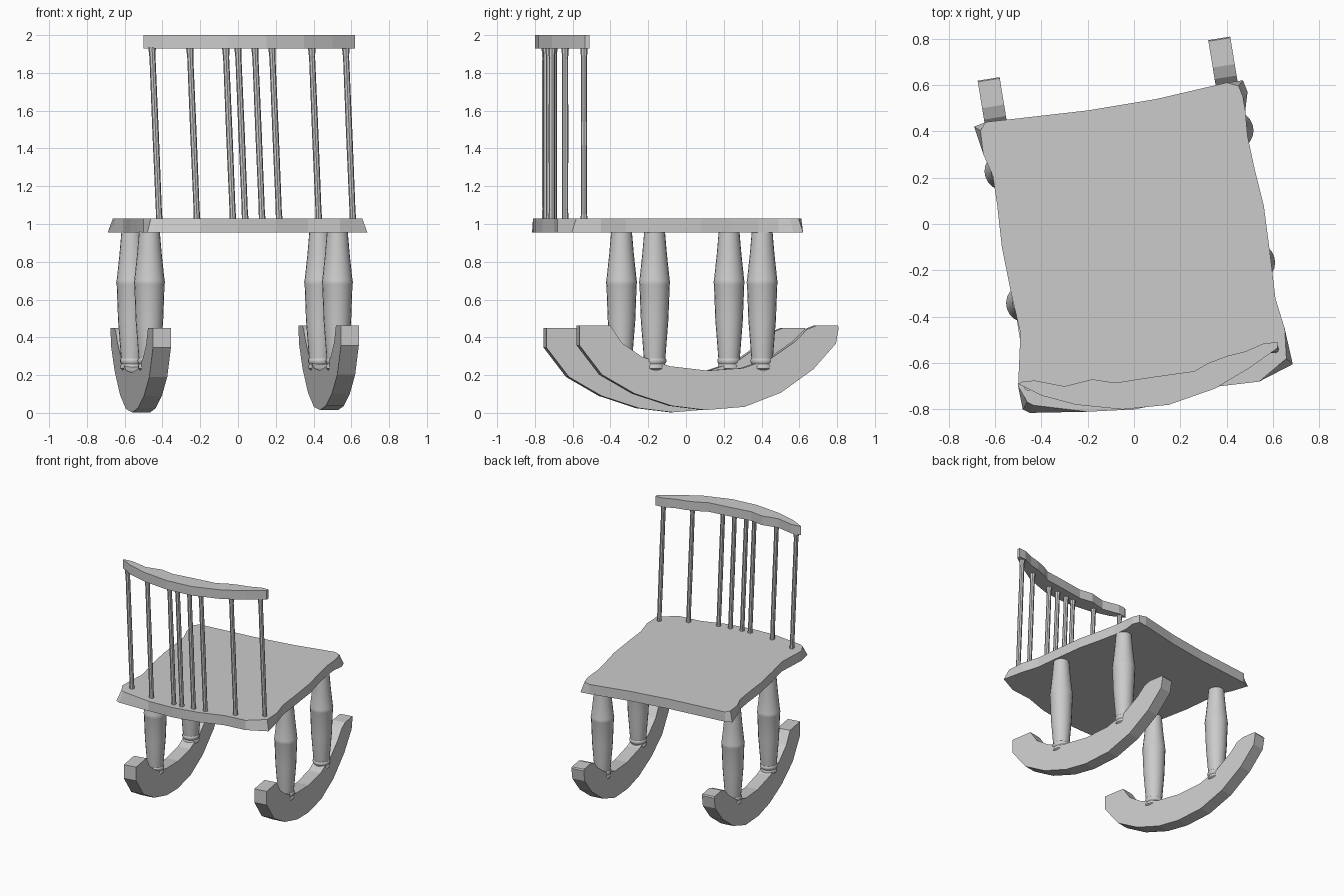
import bpy
import math
from mathutils import Vector, Matrix

default = bpy.data.objects.get("Cube")
if default:
    bpy.data.objects.remove(default, do_unlink=True)

# One plain material for the whole chair
GREY = (0.6, 0.6, 0.6, 1)
grey = bpy.data.materials.new("plain grey")
grey.use_nodes = True
grey.diffuse_color = GREY
grey.node_tree.nodes["Principled BSDF"].inputs["Base Color"].default_value = GREY


def make_object(name, verts, faces, smooth=False):
    mesh = bpy.data.meshes.new(name)
    mesh.from_pydata([tuple(v) for v in verts], [], faces)
    mesh.materials.append(grey)
    obj = bpy.data.objects.new(name, mesh)
    bpy.context.collection.objects.link(obj)
    # Consistent outward normals
    bpy.ops.object.select_all(action="DESELECT")
    obj.select_set(True)
    bpy.context.view_layer.objects.active = obj
    bpy.ops.object.mode_set(mode="EDIT")
    bpy.ops.mesh.select_all(action="SELECT")
    bpy.ops.mesh.normals_make_consistent(inside=False)
    bpy.ops.object.mode_set(mode="OBJECT")
    if smooth:
        bpy.ops.object.shade_smooth_by_angle(angle=math.radians(35))
    return obj


def skin(name, rings, smooth=False):
    """Join matching closed rings of points and cap both ends."""
    n = len(rings[0])
    verts = [p for ring in rings for p in ring]
    faces = [tuple(range(n)), tuple(range(len(verts) - n, len(verts)))]
    for r in range(len(rings) - 1):
        for i in range(n):
            j = (i + 1) % n
            faces.append((r * n + i, r * n + j, (r + 1) * n + j, (r + 1) * n + i))
    return make_object(name, verts, faces, smooth)


def turned(name, bottom, top, profile, sides):
    """Turned rod: profile gives (fraction of length, radius)."""
    rings = []
    for f, radius in profile:
        c = Vector(bottom).lerp(Vector(top), f)
        rings.append([c + Vector((radius * math.cos(a), radius * math.sin(a), 0))
                      for a in (math.tau * i / sides for i in range(sides))])
    return skin(name, rings, smooth=True)


# Seat: wavy slab with chamfered corners
back_edge = [(-.45, -.815), (-.2, -.81), (0, -.80), (.2, -.76), (.37, -.7), (.54, -.68)]
left_edge = [(.685, -.605), (.65, -.45), (.61, -.32), (.59, -.15), (.56, .08),
             (.52, .24), (.49, .38), (.48, .49), (.49, .57)]
front_edge = [(.47, .62), (.4, .61), (.1, .54), (-.2, .49), (-.55, .45), (-.64, .44)]
right_edge = [(-.69, .42), (-.65, .3), (-.61, .21), (-.59, .08), (-.57, -.1),
              (-.53, -.3), (-.49, -.47), (-.5, -.7), (-.48, -.8)]
outline = back_edge + left_edge + front_edge + right_edge
corners = {back_edge[0], left_edge[0], left_edge[-1], front_edge[0],
           right_edge[0], right_edge[-1]}
SEAT_LOW, SEAT_HIGH = .955, 1.03
lower = [Vector((x, y, SEAT_LOW)) for x, y in outline]
upper = []
for x, y in outline:
    k = .96 if (x, y) in corners else 1
    upper.append(Vector((x * k, y * k, SEAT_HIGH)))
skin("seat", [lower, upper])

# Crest rail: curved behind, scalloped towards the seat
crest_outer = [(-.5, -.69), (-.4, -.74), (-.25, -.78), (-.05, -.8), (.15, -.78),
               (.35, -.71), (.5, -.62), (.62, -.535)]
crest_inner = [(.62, -.51), (.56, -.515), (.48, -.55), (.4, -.57), (.32, -.6),
               (.26, -.635), (.08, -.66), (-.08, -.685), (-.18, -.67),
               (-.3, -.7), (-.43, -.675), (-.48, -.68)]
crest = crest_outer + crest_inner
skin("crest_rail", [[(x, y, z) for x, y in crest] for z in (1.93, 2)])

# Spindles: (top x, y), all leaning slightly sideways
spindle_profile = [(0, .018), (.06, .016), (.5, .017), (.94, .016), (1, .02)]
spindles = [(-.455, -.7), (-.255, -.745), (-.065, -.745), (0, -.74), (.09, -.725),
            (.18, -.71), (.39, -.64), (.57, -.54)]
LEAN = .038
for i, (x, y) in enumerate(spindles):
    turned(f"spindle_{i + 1}", (x + LEAN, y, 1.02), (x, y, 1.935), spindle_profile, 8)

# Rockers, each with two turned legs, swung slightly about the vertical
under = [(-.695, .345), (-.575, .19), (-.4, .09), (-.2, .025), (-.02, .003), (.19, .02),
         (.385, .095), (.56, .22), (.68, .355), (.695, .44)]
over = [(.69, .45), (.575, .45), (.525, .43), (.46, .365), (.33, .275), (.18, .225),
        (-.01, .212), (-.21, .235), (-.36, .285), (-.47, .36), (-.53, .45), (-.695, .45)]
side = under + over
HALF = .048
LEG_TOP = .96
leg_profile = [(0, .025), (.03, .046), (.06, .05), (.07, .06), (.09, .06), (.1, .055),
               (.115, .062), (.13, .062), (.14, .057), (.4, .073), (.64, .08),
               (.655, .083), (.67, .08), (.85, .065), (1, .055)]

for label, centre in (("right", (-.515, -.06, 0)), ("left", (.48, .115, .012))):
    place = Matrix.Translation(centre) @ Matrix.Rotation(math.radians(9.3), 4, "Z")
    skin(f"{label}_rocker",
         [[place @ Vector((w, t, z)) for t, z in side] for w in (-HALF, HALF)])
    for end, t in (("back", -.285), ("front", .292)):
        foot = place @ Vector((0, t, 0))
        turned(f"{label}_{end}_leg", (foot.x, foot.y, .18), (foot.x, foot.y, LEG_TOP),
               leg_profile, 20)
